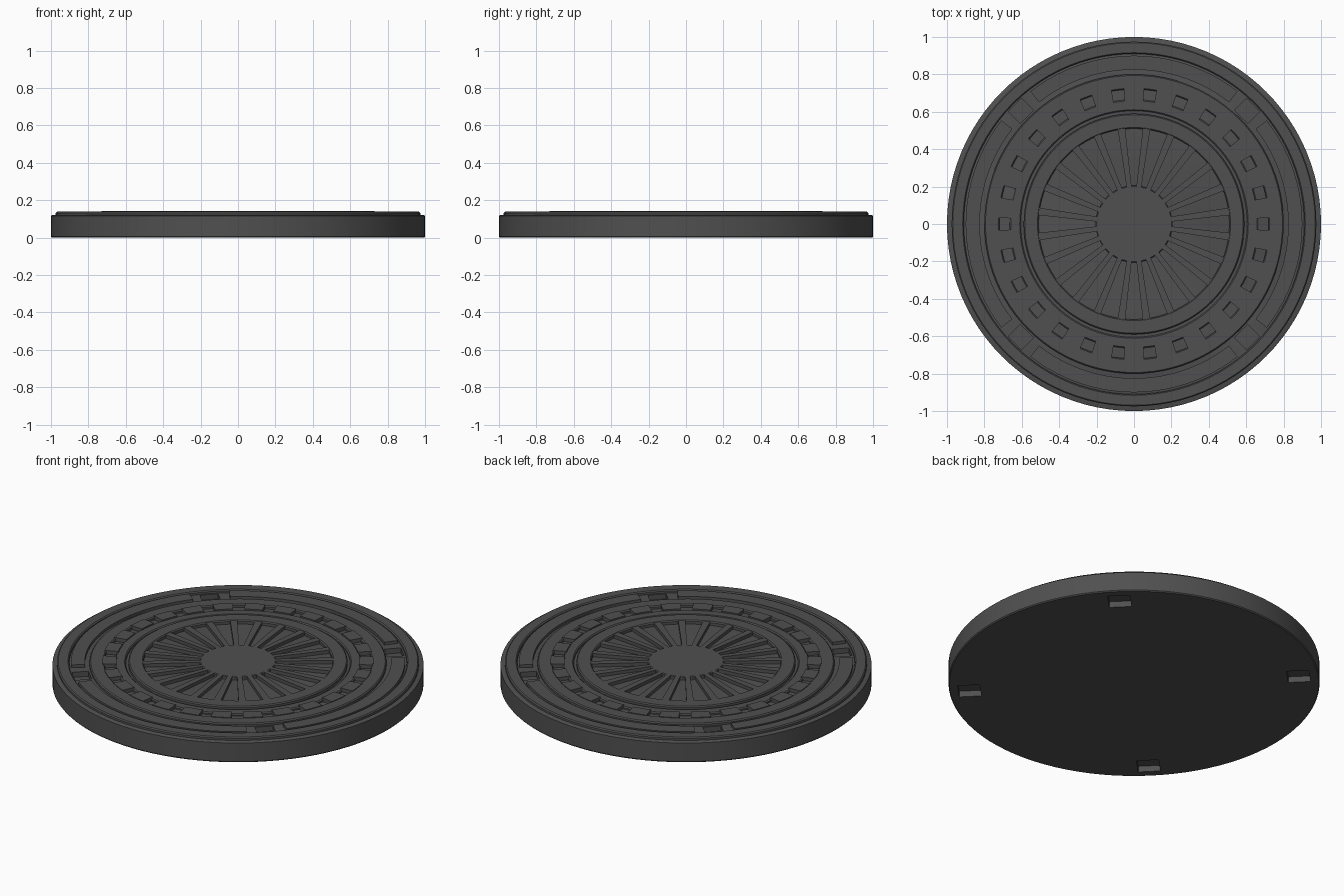
import bpy, bmesh, math

if "Cube" in bpy.data.objects:
    bpy.data.objects.remove(bpy.data.objects["Cube"])

SEG = 96
iron = bpy.data.materials.new("dark cast iron")
iron.diffuse_color = (0.08, 0.08, 0.08, 1)
iron.use_nodes = True
iron.node_tree.nodes["Principled BSDF"].inputs["Base Color"].default_value = iron.diffuse_color


def finish(name, bm):
    bmesh.ops.recalc_face_normals(bm, faces=bm.faces)
    me = bpy.data.meshes.new(name)
    bm.to_mesh(me)
    bm.free()
    me.materials.append(iron)
    ob = bpy.data.objects.new(name, me)
    bpy.context.collection.objects.link(ob)
    bpy.ops.object.select_all(action='DESELECT')
    ob.select_set(True)
    bpy.context.view_layer.objects.active = ob
    return ob


def smooth(ob):
    bpy.ops.object.select_all(action='DESELECT')
    ob.select_set(True)
    bpy.context.view_layer.objects.active = ob
    bpy.ops.object.shade_smooth_by_angle(angle=math.radians(30))


def pol(r, a):
    return (r * math.cos(a), r * math.sin(a))


def lathe(name, prof, closed):
    """Spin (r, z) points about z; closed = ring section, else capped disc."""
    bm = bmesh.new()
    loops = [[bm.verts.new((*pol(r, 2 * math.pi * i / SEG), z)) for i in range(SEG)]
             for r, z in prof]
    pairs = list(zip(loops, loops[1:]))
    if closed:
        pairs.append((loops[-1], loops[0]))
    else:
        bm.faces.new(loops[0])
        bm.faces.new(loops[-1])
    for a, b in pairs:
        for i in range(SEG):
            j = (i + 1) % SEG
            bm.faces.new((a[i], a[j], b[j], b[i]))
    return finish(name, bm)


def prisms(name, outlines, z0, z1):
    """Extrude several flat outlines into one object."""
    bm = bmesh.new()
    for pts in outlines:
        lo = [bm.verts.new((x, y, z0)) for x, y in pts]
        hi = [bm.verts.new((x, y, z1)) for x, y in pts]
        n = len(pts)
        bm.faces.new(lo[::-1])
        bm.faces.new(hi)
        for i in range(n):
            j = (i + 1) % n
            bm.faces.new((lo[i], lo[j], hi[j], hi[i]))
    return finish(name, bm)


def arc(r0, r1, mid, half, n):
    angs = [mid - half + 2 * half * i / n for i in range(n + 1)]
    return [pol(r1, a) for a in angs] + [pol(r0, a) for a in reversed(angs)]


def bar(r0, r1, w0, w1, a):
    """Radial strip, w0 wide inside and w1 wide outside."""
    c, s = math.cos(a), math.sin(a)
    pts = [(r0, -w0 / 2), (r1, -w1 / 2), (r1, w1 / 2), (r0, w0 / 2)]
    return [(x * c - y * s, x * s + y * c) for x, y in pts]


def ring(name, r0, r1, z, bev=0.006):
    return lathe(name, [(r0, 0.11), (r1, 0.11), (r1, z - bev), (r1 - bev, z),
                        (r0 + bev, z), (r0, z - bev)], True)


diagonals = [math.radians(45 + 90 * k) for k in range(4)]

# main disc with lifting pockets cut above and below
disc = lathe("cover_disc", [(0.995, 0), (1, 0.006), (1, 0.116), (0.992, 0.12)], False)
for nm, outl, z0, z1 in (
        ("pocket_cutter_below", [bar(0.83, 0.95, 0.12, 0.12, a) for a in diagonals], -0.05, 0.035),
        ("pocket_cutter_above", [bar(0.81, 0.9, 0.1, 0.1, a) for a in diagonals], 0.09, 0.3)):
    cutter = prisms(nm, outl, z0, z1)
    cutter.hide_render = True
    mod = disc.modifiers.new("pockets", 'BOOLEAN')
    mod.operation = 'DIFFERENCE'
    mod.solver = 'EXACT'
    mod.object = cutter
    bpy.context.view_layer.objects.active = disc
    bpy.ops.object.modifier_apply(modifier=mod.name)
    bpy.data.objects.remove(cutter)
smooth(disc)

# concentric raised rings
for nm, r0, r1, z in (("outer_rim", 0.91, 0.975, 0.138),
                      ("middle_ring", 0.72, 0.80, 0.138),
                      ("inner_ring", 0.51, 0.59, 0.142),
                      ("tooth_ring", 0.605, 0.665, 0.134)):
    smooth(ring(nm, r0, r1, z))

# hub and radial spokes
smooth(lathe("hub", [(0.205, 0.11), (0.205, 0.136), (0.2, 0.14)], False))
prisms("spokes", [bar(0.19, 0.52, 0.026, 0.04, 2 * math.pi * (i + 0.5) / 24)
                  for i in range(24)], 0.11, 0.14)

# blocks around the tooth ring
prisms("tooth_blocks", [arc(0.655, 0.73, 2 * math.pi * (i + 0.5) / 26, 0.075, 3)
                        for i in range(26)], 0.11, 0.142)

# four long curved plates between the pockets
smooth(prisms("curved_plates", [arc(0.825, 0.9, math.pi / 2 * k, math.radians(38), 22)
                                for k in range(4)], 0.11, 0.137))
